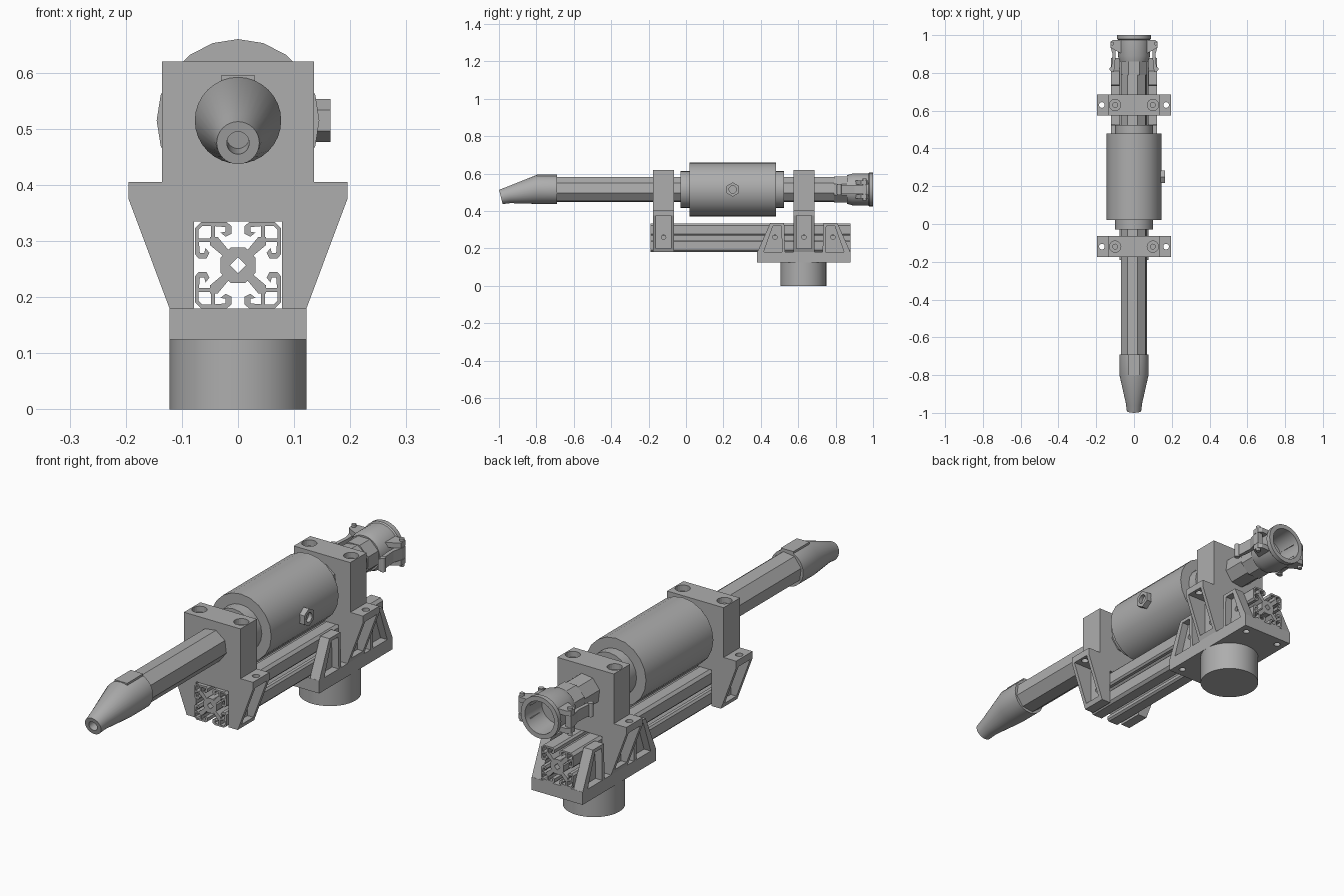
import bpy, bmesh, math
from mathutils import Vector

if "Cube" in bpy.data.objects:
    bpy.data.objects.remove(bpy.data.objects["Cube"], do_unlink=True)

GREY = (0.42, 0.42, 0.42, 1)
mat = bpy.data.materials.new("plain_grey")
mat.use_nodes = True
mat.diffuse_color = GREY
mat.node_tree.nodes["Principled BSDF"].inputs["Base Color"].default_value = GREY

AXIS_Z = 0.515          # height of the barrel axis
RAIL_Z = 0.257          # height of the rail axis


def finish(name, bm, smooth=False):
    bmesh.ops.recalc_face_normals(bm, faces=bm.faces)
    me = bpy.data.meshes.new(name)
    bm.to_mesh(me)
    bm.free()
    me.materials.append(mat)
    ob = bpy.data.objects.new(name, me)
    bpy.context.collection.objects.link(ob)
    if smooth:
        bpy.ops.object.select_all(action='DESELECT')
        ob.select_set(True)
        bpy.context.view_layer.objects.active = ob
        bpy.ops.object.shade_smooth_by_angle(angle=math.radians(32))
    return ob


def place(axis, u, v, w):
    return {'x': (w, u, v), 'y': (u, w, v), 'z': (u, v, w)}[axis]


def add_prism(bm, pts, axis, a, b):
    ends = [[bm.verts.new(place(axis, u, v, w)) for u, v in pts] for w in (a, b)]
    bm.faces.new(ends[0])
    bm.faces.new(ends[1])
    n = len(pts)
    for i in range(n):
        j = (i + 1) % n
        bm.faces.new((ends[0][i], ends[0][j], ends[1][j], ends[1][i]))


def prism(name, pts, axis, a, b, smooth=False):
    bm = bmesh.new()
    add_prism(bm, pts, axis, a, b)
    return finish(name, bm, smooth)


def ngon(u, v, r, n, turn=0):
    return [(u + r * math.cos(turn + math.tau * i / n),
             v + r * math.sin(turn + math.tau * i / n)) for i in range(n)]


def rect(u0, u1, v0, v1):
    return [(u0, v0), (u1, v0), (u1, v1), (u0, v1)]


def loft(name, sections, n=32, turn=0, smooth=True, tip_slant=0):
    """Rings along y, each given as (y, radius, centre height)."""
    bm = bmesh.new()
    rings = []
    for y, r, z in sections:
        slant = tip_slant if y < -0.9 else 0
        rings.append([bm.verts.new((u, y - slant * (v - z), v))
                      for u, v in ngon(0, z, r, n, turn)])
    for p, q in zip(rings, rings[1:]):
        for i in range(n):
            j = (i + 1) % n
            bm.faces.new((p[i], p[j], q[j], q[i]))
    bm.faces.new(rings[0])
    bm.faces.new(rings[-1])
    return finish(name, bm, smooth)


def cut(ob, *cutters):
    for c in cutters:
        c.hide_render = True
        m = ob.modifiers.new("cut", 'BOOLEAN')
        m.operation, m.solver, m.object = 'DIFFERENCE', 'EXACT', c
        bpy.context.view_layer.objects.active = ob
        bpy.ops.object.modifier_apply(modifier=m.name)
        bpy.data.objects.remove(c, do_unlink=True)


def hole(axis, u, v, r, a, b):
    return prism("hole_cutter", ngon(u, v, r, 20), axis, a, b)


# Barrel and nozzle
loft("barrel", [(y, 0.07, AXIS_Z) for y in (-0.72, 0.86)], 8, math.radians(30), False)
loft("nozzle", [(-0.69, 0.06, AXIS_Z), (-0.69, 0.077, AXIS_Z), (-0.8, 0.077, AXIS_Z),
                (-0.95, 0.043, 0.485), (-0.99, 0.038, 0.475), (-0.99, 0.02, 0.475),
                (-0.92, 0.02, 0.485)], tip_slant=0.25)
prism("nozzle_plate", rect(-0.03, 0.03, -0.8, -0.69), 'z', 0.57, 0.595)

# Main cylinder with stepped collars
loft("main_cylinder", [(-0.03, 0.08, AXIS_Z), (-0.03, 0.1, AXIS_Z), (0.02, 0.1, AXIS_Z),
                       (0.02, 0.145, AXIS_Z), (0.48, 0.145, AXIS_Z), (0.48, 0.1, AXIS_Z),
                       (0.525, 0.1, AXIS_Z), (0.525, 0.08, AXIS_Z)], 20)
port = prism("hex_port", ngon(0.25, AXIS_Z, 0.038, 6, math.pi / 6), 'x', 0.13, 0.165)
cut(port, hole('x', 0.25, AXIS_Z, 0.02, 0.148, 0.2))

# Clamp blocks
half = [(0.078, 0.18), (0.122, 0.18), (0.195, 0.375), (0.195, 0.405), (0.135, 0.405), (0.135, 0.62)]
outline = half + [(-x, z) for x, z in reversed(half)] + [(-0.078, 0.335), (0.078, 0.335)]
for name, yc in (("front_clamp", -0.12), ("rear_clamp", 0.63)):
    clamp = prism(name, outline, 'y', yc - 0.056, yc + 0.056)
    for s in (-1, 1):
        cut(clamp,
            prism("pocket_cutter", rect(yc - 0.04, yc + 0.04, 0.2, 0.375), 'x', s * 0.102, s * 0.3),
            hole('x', yc, 0.26, 0.012, s * 0.06, s * 0.2),
            hole('z', s * 0.17, yc, 0.015, 0.36, 0.43),
            hole('z', s * 0.1, yc, 0.03, 0.595, 0.7),
            hole('z', s * 0.1, yc, 0.013, 0.5, 0.7))

# Slotted rail: hub, diagonal webs, hollow corners and curled lips
Y0, Y1 = -0.19, 0.88
hub = prism("rail_hub", ngon(0, RAIL_Z, 0.034, 8, math.pi / 8), 'y', Y0, Y1)
cut(hub, prism("hub_cutter", ngon(0, RAIL_Z, 0.014, 4), 'y', Y0 - 0.1, Y1 + 0.1))
lip = [(0.046, 0.077), (0.02, 0.077), (0.012, 0.07), (0.012, 0.056), (0.022, 0.051),
       (0.031, 0.058), (0.022, 0.06), (0.022, 0.068), (0.046, 0.07)]
web = [(0.016, 0.026), (0.026, 0.016), (0.05, 0.036), (0.05, 0.05), (0.036, 0.05)]
corner = [(0.041, 0.041), (0.077, 0.041), (0.077, 0.066), (0.066, 0.077), (0.041, 0.077)]
window = [(0.048, 0.048), (0.07, 0.048), (0.07, 0.064), (0.064, 0.07), (0.048, 0.07)]
for sx, side in ((1, "left"), (-1, "right")):
    for sz, level in ((1, "upper"), (-1, "lower")):
        def quad(pts):
            return [(sx * u, RAIL_Z + sz * v) for u, v in pts]
        bm = bmesh.new()
        for shape in (lip, [(v, u) for u, v in lip], web):
            add_prism(bm, quad(shape), 'y', Y0, Y1)
        finish(f"rail_web_{level}_{side}", bm)
        tube = prism(f"rail_corner_{level}_{side}", quad(corner), 'y', Y0, Y1)
        cut(tube, prism("window_cutter", quad(window), 'y', Y0 - 0.1, Y1 + 0.1))

# Base plate, pedestal and side gussets
base = prism("base_plate", rect(-0.122, 0.122, 0.38, 0.88), 'z', 0.125, 0.18)
for s in (-1, 1):
    for y in (0.42, 0.84):
        cut(base, hole('z', s * 0.085, y, 0.014, 0.1, 0.2))
loft_pts = ngon(0, 0.628, 0.122, 40)
prism("pedestal", loft_pts, 'z', 0, 0.13, True)
MID = 0.63
frame = [(0.25, 0.178), (0.18, 0.335), (0.105, 0.335), (0.1, 0.178)]
pocket = [(0.215, 0.18), (0.165, 0.32), (0.12, 0.32), (0.116, 0.18)]
for s, side in ((1, "left"), (-1, "right")):
    for d, end in ((-1, "front"), (1, "rear")):
        g = prism(f"gusset_{end}_{side}", [(MID + d * u, v) for u, v in frame], 'x', s * 0.078, s * 0.122)
        cut(g, prism("pocket_cutter", [(MID + d * u, v) for u, v in pocket], 'x', s * 0.09, s * 0.2),
            hole('x', MID + d * 0.155, 0.26, 0.012, s * 0.05, s * 0.2))

# Hose coupling with flange, pivot lugs and levers
loft("coupling_nut", [(0.79, 0.074, AXIS_Z), (0.87, 0.074, AXIS_Z)], 8, math.pi / 8, False)
loft("coupling_body", [(0.86, 0.06, AXIS_Z), (0.86, 0.076, AXIS_Z), (0.89, 0.085, AXIS_Z),
                       (0.975, 0.085, AXIS_Z), (0.98, 0.09, AXIS_Z), (1.0, 0.09, AXIS_Z),
                       (1.0, 0.07, AXIS_Z), (0.89, 0.066, AXIS_Z)])
lever = [(0.1, 0.965), (0.125, 0.965), (0.125, 0.94), (0.114, 0.9), (0.12, 0.81),
         (0.106, 0.805), (0.098, 0.88)]
lug = [(0.06, 0.9), (0.1, 0.92), (0.125, 0.935), (0.125, 0.965), (0.11, 0.975), (0.06, 0.975)]
for s, side in ((1, "left"), (-1, "right")):
    prism(f"lever_{side}", [(s * u, v) for u, v in lever], 'z', AXIS_Z - 0.025, AXIS_Z + 0.025)
    for h, level in ((0.038, "upper"), (-0.038, "lower")):
        prism(f"lug_{level}_{side}", [(s * u, v) for u, v in lug], 'z',
              AXIS_Z + h - 0.011, AXIS_Z + h + 0.011)
    prism(f"pivot_pin_{side}", ngon(s * 0.115, 0.955, 0.01, 12), 'z', AXIS_Z - 0.06, AXIS_Z + 0.06, True)
    loft_ring = ngon(s * 0.118, 0.82, 0.012, 12)
    prism(f"pull_ring_{side}", loft_ring, 'z', AXIS_Z - 0.03, AXIS_Z + 0.03, True)
